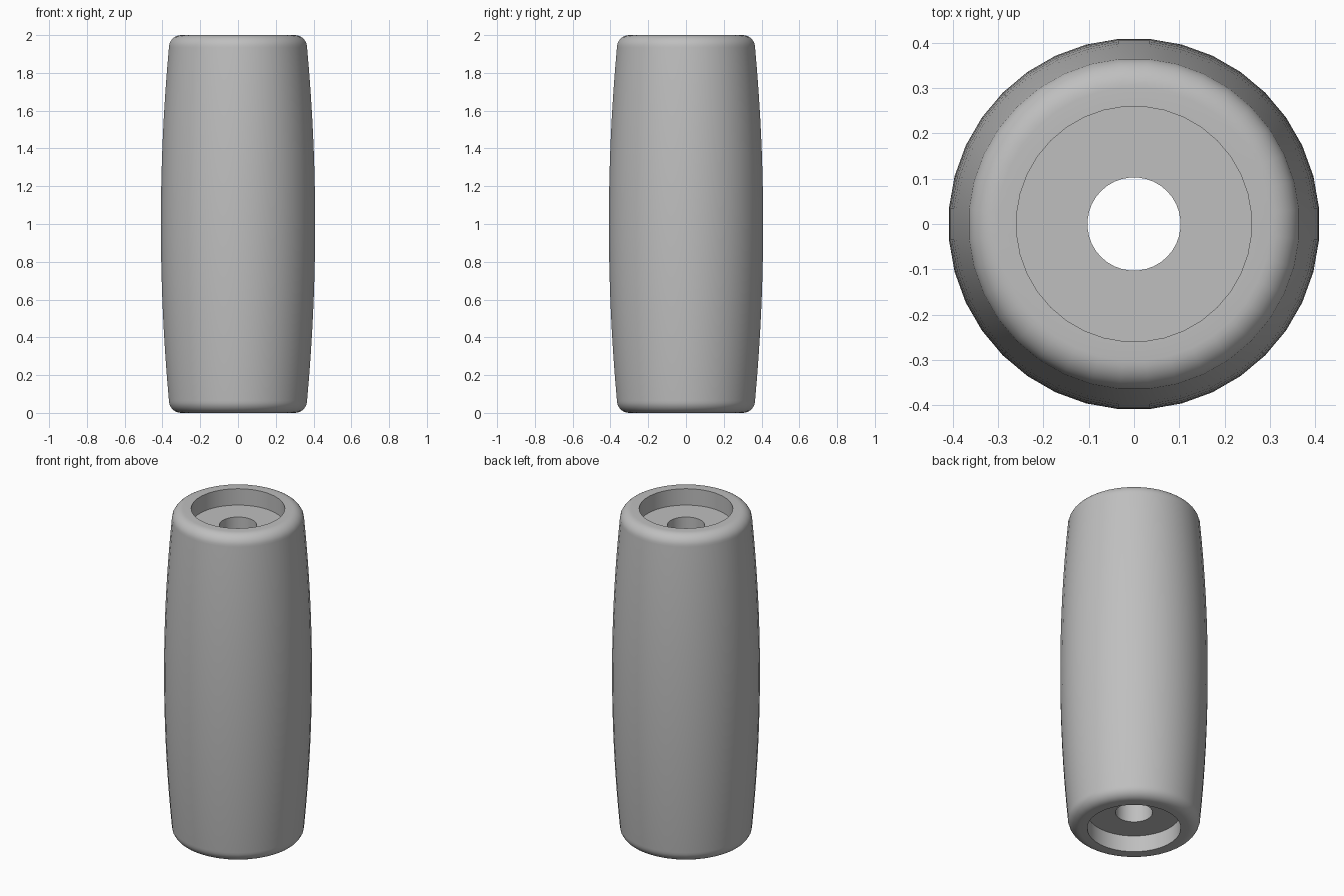
import bpy, bmesh, math

SEGMENTS = 36
HALF = 1.0            # half the length
MID_R, END_R = 0.41, 0.367
ROUND = 0.065         # edge rounding at each end
RECESS_R, RECESS_DEPTH = 0.26, 0.10
BORE_R = 0.103

if "Cube" in bpy.data.objects:
    bpy.data.objects.remove(bpy.data.objects["Cube"], do_unlink=True)

grey = bpy.data.materials.new("plain grey")
grey.use_nodes = True
colour = (0.52, 0.52, 0.52, 1)
grey.diffuse_color = colour
grey.node_tree.nodes["Principled BSDF"].inputs["Base Color"].default_value = colour


def upper_profile():
    """Radius and height from the middle, up the barrel and down the bore."""
    side = HALF - ROUND
    points = []
    # Bulging barrel side
    for i in range(8):
        t = i / 8
        points.append((MID_R - (MID_R - END_R) * t * t, side * t))
    # Rounded end edge
    for i in range(9):
        a = math.pi / 2 * i / 8
        points.append((END_R - ROUND + ROUND * math.cos(a), side + ROUND * math.sin(a)))
    # Recess wall, recess floor and bore
    floor = HALF - RECESS_DEPTH
    return points + [(RECESS_R, HALF), (RECESS_R, floor), (BORE_R, floor)]


# Mirror the half profile into a closed loop and revolve it
upper = upper_profile()
loop = upper + [(r, -z) for r, z in reversed(upper[1:])]
start = math.pi / SEGMENTS
bm = bmesh.new()
rings = []
for s in range(SEGMENTS):
    a = start + 2 * math.pi * s / SEGMENTS
    rings.append([bm.verts.new((r * math.cos(a), r * math.sin(a), z + HALF))
                  for r, z in loop])
for s, ring in enumerate(rings):
    after = rings[(s + 1) % SEGMENTS]
    for i in range(len(loop)):
        j = (i + 1) % len(loop)
        bm.faces.new((ring[i], after[i], after[j], ring[j]))
bmesh.ops.recalc_face_normals(bm, faces=bm.faces)

mesh = bpy.data.meshes.new("barrel_grip")
bm.to_mesh(mesh)
bm.free()
mesh.materials.append(grey)
grip = bpy.data.objects.new("barrel_grip", mesh)
bpy.context.collection.objects.link(grip)

# Smooth shading with crisp recess edges
bpy.ops.object.select_all(action="DESELECT")
grip.select_set(True)
bpy.context.view_layer.objects.active = grip
bpy.ops.object.shade_smooth_by_angle(angle=math.radians(30))
